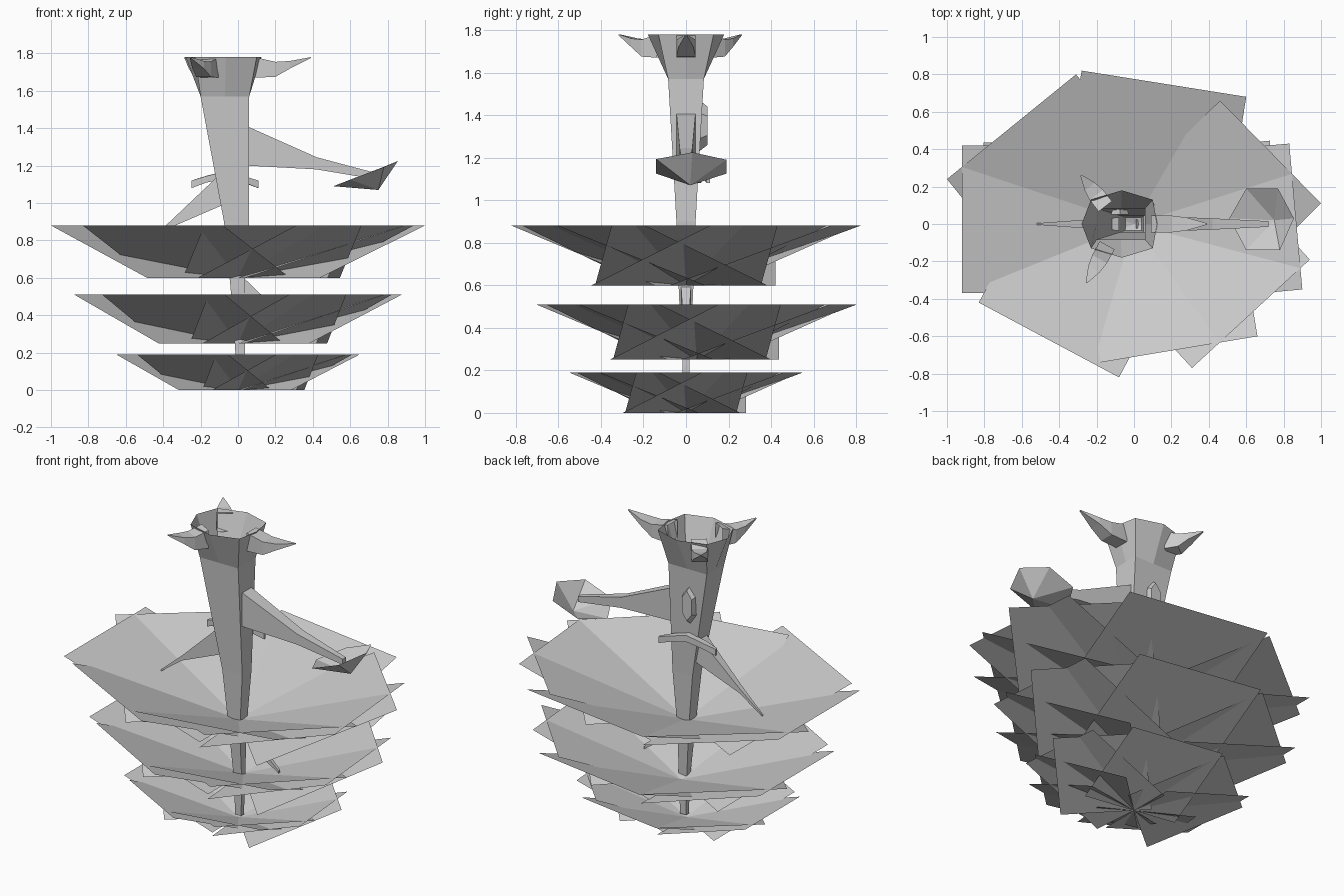
import bpy
from math import sin, cos, radians
from mathutils import Vector

if "Cube" in bpy.data.objects:
    bpy.data.objects.remove(bpy.data.objects["Cube"])


def add_mesh(name, verts, faces):
    me = bpy.data.meshes.new(name)
    me.from_pydata([tuple(v) for v in verts], [], faces)
    me.update()
    ob = bpy.data.objects.new(name, me)
    bpy.context.collection.objects.link(ob)
    return ob


def loft(name, rings, cap_end=False):
    n = len(rings[0])
    verts = [v for r in rings for v in r]
    faces = [(k * n + i, k * n + (i + 1) % n, (k + 1) * n + (i + 1) % n, (k + 1) * n + i)
             for k in range(len(rings) - 1) for i in range(n)]
    if cap_end:
        faces.append(tuple((len(rings) - 1) * n + i for i in range(n)))
    return add_mesh(name, verts, faces)


def limb(name, path, angle=0, origin=(0, 0, 0)):
    """Four-sided limb; path rows are (reach, z_top, z_bottom, half_width)."""
    d = Vector((cos(radians(angle)), sin(radians(angle)), 0))
    s = Vector((-d.y, d.x, 0))
    o = Vector(origin)
    rings = []
    for r, zt, zb, w in path:
        rings.append([o + d * r + s * a * w + Vector((0, 0, z))
                      for a, z in ((-1, zb), (1, zb), (1, zt), (-1, zt))])
    return loft(name, rings, True)


# Foliage tiers: tilted rectangular sheets fanned round the trunk,
# each given by the two corners of its outer edge (counter-clockwise)
SHEETS = [((-.92, .42), (-.92, -.37)), ((-.83, -.42), (-.08, -.82)),
          ((-.18, -.74), (.66, -.60)), ((.31, -.77), (.94, -.19)),
          ((.90, -.35), (.83, .43)), ((1.0, .11), (.46, .66)),
          ((.60, .68), (-.28, .82)), ((-.31, .80), (-1.0, .24))]


def tier(name, sx, sy, z0, z1, oy):
    verts, faces = [], []
    for a, b in SHEETS:
        a, b = Vector((*a, 0)), Vector((*b, 0))
        t = (b - a).normalized()
        i = len(verts)
        # inner edge runs parallel to the outer one, through the middle
        for p, z in ((a, z1), (b, z1), (t * b.dot(t), z0), (t * a.dot(t), z0)):
            verts.append((p.x * sx, p.y * sy + oy, z))
        faces.append((i, i + 1, i + 2, i + 3))
    add_mesh(name, verts, faces)


tier("upper_foliage", 1.0, 1.0, .60, .88, 0)
tier("middle_foliage", .875, .92, .25, .51, .05)
tier("lower_foliage", .65, .67, .0, .19, 0)

# Trunk: square section that flares to an open eight-sided rim
rings = []
for z, x0, x1, h, bulge in [(.02, -.01, .03, .014, 0), (.22, -.015, .037, .016, 0),
                            (.55, -.04, .035, .033, 0), (.9, -.075, .06, .045, 0),
                            (1.57, -.2, .06, .084, 0), (1.78, -.23, .1, .13, .05)]:
    m = (x0 + x1) / 2
    rings.append([(x0, -h, z), (m, -h - bulge, z), (x1, -h, z), (x1 + bulge * .5, 0, z),
                  (x1, h, z), (m, h + bulge, z), (x0, h, z), (x0 - bulge, 0, z)])
loft("trunk", rings)

# Root prongs at the rim
for i, (ang, reach) in enumerate([(0, .47), (128, .33), (241, .36)]):
    k = reach / .47
    limb("root_%d" % i, [(.17 * k, 1.78, 1.67, .045), (.28 * k, 1.755, 1.675, .045),
                         (.36 * k, 1.76, 1.72, .035), (reach, 1.78, 1.775, .004)],
         ang, (-.08, 0, 0))

# Branches
limb("large_branch", [(.05, 1.41, 1.2, .045), (.42, 1.245, 1.18, .03), (.72, 1.165, 1.13, .015)])
limb("left_branch", [(.08, 1.17, .99, .035), (.37, .895, .865, .015), (.52, .765, .755, .004)], 180)
limb("small_branch", [(.01, .62, .53, .025), (.28, .36, .345, .008)])

# Leaf cup on the large branch: tilted open six-sided cone
tip = (.75, .02, 1.07)
rim = [(.51, .03, 1.09), (.6, -.14, 1.125), (.78, -.14, 1.193),
       (.855, .03, 1.225), (.77, .19, 1.19), (.6, .19, 1.125)]
add_mesh("leaf_cup", [tip] + rim, [(0, i + 1, (i + 1) % 6 + 1) for i in range(6)])

# Knot and small forked twig on the back of the trunk
loft("back_knot", [[(-.075 + .055 * s * cos(radians(a)), y, 1.35 + .13 * s * sin(radians(a)))
                    for a in range(30, 390, 60)] for y, s in ((.05, 1), (.1, .7))], True)
for name, ang in (("twig_right", 8), ("twig_left", 186)):
    limb(name, [(0, 1.17, 1.13, .02), (.1, 1.145, 1.11, .02), (.18, 1.12, 1.08, .008)],
         ang, (-.07, .08, 0))
